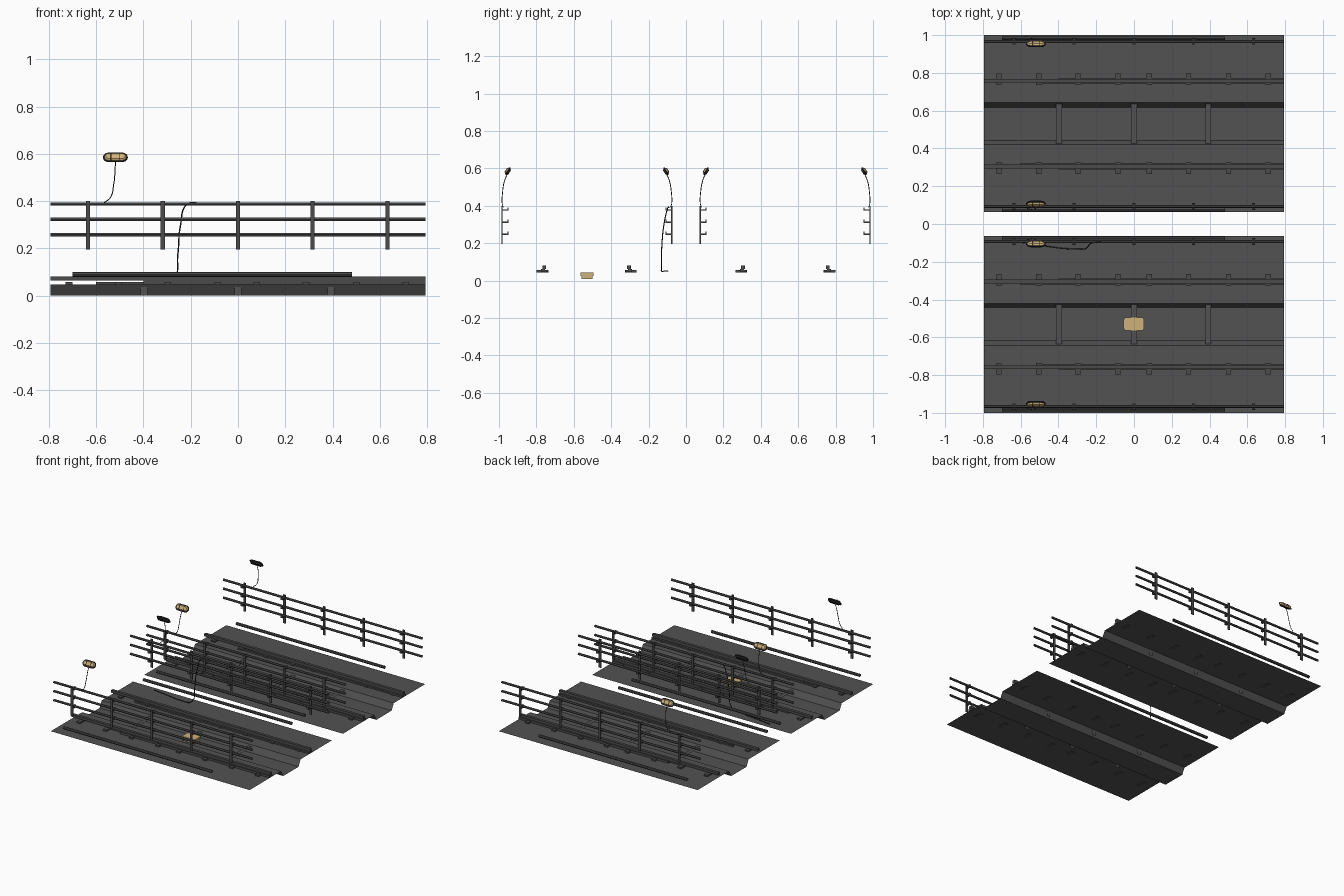
import bpy, bmesh, math
from mathutils import Vector

if "Cube" in bpy.data.objects:
    bpy.data.objects.remove(bpy.data.objects["Cube"])


def material(name, rgb):
    m = bpy.data.materials.new(name)
    m.diffuse_color = (*rgb, 1)
    m.use_nodes = True
    m.node_tree.nodes["Principled BSDF"].inputs["Base Color"].default_value = m.diffuse_color
    return m


CONCRETE = material("concrete_grey", (0.085, 0.085, 0.085))
STEEL = material("dark_steel", (0.07, 0.07, 0.07))
BLACK = material("black_metal", (0.022, 0.022, 0.022))
TAN = material("warm_tan", (0.62, 0.44, 0.2))
HALF = 0.793


def finish(name, bm, *mats):
    me = bpy.data.meshes.new(name)
    bm.to_mesh(me)
    bm.free()
    for m in mats:
        me.materials.append(m)
    ob = bpy.data.objects.new(name, me)
    bpy.context.collection.objects.link(ob)
    return ob


def boxes(name, spans, mat):
    """Several boxes in one object, each (x0, x1, y0, y1, z0, z1)."""
    bm = bmesh.new()
    for x0, x1, y0, y1, z0, z1 in spans:
        vs = bmesh.ops.create_cube(bm, size=1)["verts"]
        for v in vs:
            v.co = Vector(((x0 + x1) / 2 + v.co.x * (x1 - x0),
                           (y0 + y1) / 2 + v.co.y * abs(y1 - y0),
                           (z0 + z1) / 2 + v.co.z * (z1 - z0)))
    return finish(name, bm, mat)


def sheet(name, profile, x_spans, mat):
    """Open (y, z) profile swept along x, facing up."""
    bm = bmesh.new()
    for x0, x1 in x_spans:
        rows = [[bm.verts.new((x, y, z)) for y, z in profile] for x in (x0, x1)]
        for i in range(len(profile) - 1):
            bm.faces.new((rows[0][i], rows[1][i], rows[1][i + 1], rows[0][i + 1]))
    if sum(f.calc_area() * f.normal.z for f in bm.faces if not f.normal_update()) < 0:
        bmesh.ops.reverse_faces(bm, faces=bm.faces[:])
    return finish(name, bm, mat)


def tubes(name, paths, radius, mat, smooth=False, closed=False, res=1):
    """Round bars along point lists, as one mesh with open ends."""
    cu = bpy.data.curves.new(name, "CURVE")
    cu.dimensions = "3D"
    cu.bevel_depth = radius
    cu.bevel_resolution = res
    cu.resolution_u = 6
    for pts in paths:
        if smooth:
            sp = cu.splines.new("BEZIER")
            sp.bezier_points.add(len(pts) - 1)
            for b, p in zip(sp.bezier_points, pts):
                b.co = p
                b.handle_left_type = b.handle_right_type = "AUTO"
        else:
            sp = cu.splines.new("POLY")
            sp.points.add(len(pts) - 1)
            for b, p in zip(sp.points, pts):
                b.co = (*p, 1)
        sp.use_cyclic_u = closed
    cu.materials.append(mat)
    ob = bpy.data.objects.new(name, cu)
    bpy.context.collection.objects.link(ob)
    bpy.ops.object.select_all(action="DESELECT")
    ob.select_set(True)
    bpy.context.view_layer.objects.active = ob
    bpy.ops.object.convert(target="MESH")
    bpy.ops.object.shade_smooth_by_angle()
    return bpy.context.object


def stadium(hx, hv, n=6):
    """Rounded lamp outline as (u, v) points."""
    pts = []
    for c, a0 in ((1, -90), (-1, 90)):
        for i in range(n + 1):
            a = math.radians(a0 + 180 * i / n)
            pts.append((c * (hx - hv) + hv * math.cos(a), hv * math.sin(a)))
    return pts


def lamp(y, d):
    """Tilted bulkhead lamp; d is the y direction from wall to track."""
    c = Vector((-0.519, y, 0.585))
    v_ax, n_ax = Vector((0, 0.53 * d, 0.85)), Vector((0, -0.85 * d, 0.53))

    def at(u, v, w):
        return c + Vector((u, 0, 0)) + v_ax * v + n_ax * w

    # lens and dark back shell
    bm = bmesh.new()
    rings = [[bm.verts.new(at(u, v, w)) for u, v in stadium(hx, hv)]
             for hx, hv, w in ((0.042, 0.013, -0.011), (0.047, 0.018, -0.004),
                               (0.047, 0.018, 0.004), (0.041, 0.012, 0.011))]
    k = len(rings[0])
    for r in range(3):
        for i in range(k):
            f = bm.faces.new((rings[r][i], rings[r][(i + 1) % k],
                              rings[r + 1][(i + 1) % k], rings[r + 1][i]))
            f.material_index = 1 if r == 2 else 0
    bm.faces.new(rings[0])
    bm.faces.new(rings[3]).material_index = 1
    bmesh.ops.recalc_face_normals(bm, faces=bm.faces[:])
    finish("lamp_lens", bm, BLACK, TAN)
    # rim and guard bars
    tubes("lamp_rim", [[at(u, v, 0) for u, v in stadium(0.049, 0.02)]], 0.004, BLACK, closed=True)
    guard = [[at(u, -0.02, 0.002), at(u, -0.012, 0.012), at(u, 0.012, 0.012), at(u, 0.02, 0.002)]
             for u in (-0.018, 0.018)]
    tubes("lamp_guard", guard, 0.0015, BLACK)


def wall_fittings(s, wall, d0):
    """Cable rack, conduit and lamp along one wall line."""
    y, d = s * wall, s * d0
    spans = []
    for x in (-0.635, -0.318, 0, 0.315, 0.633):
        spans.append((x - 0.009, x + 0.009, y - 0.003, y + 0.003, 0.195, 0.4))
        for z in (0.258, 0.323, 0.388):
            ys = sorted((y, y + d * 0.033))
            tip = sorted((y + d * 0.029, y + d * 0.034))
            spans.append((x - 0.008, x + 0.008, *ys, z - 0.014, z - 0.007))
            spans.append((x - 0.008, x + 0.008, *tip, z - 0.014, z + 0.004))
    boxes("cable_rack_posts", spans, STEEL)
    yc = y + d * 0.017
    tubes("wall_cables", [[(-HALF, yc, z), (HALF, yc, z)] for z in (0.258, 0.323, 0.388)],
          0.008, STEEL)
    tubes("conduit_pipe", [[(-0.7, y, 0.09), (0.483, y, 0.09)]], 0.0105, STEEL, res=2)
    tubes("lamp_wire", [[(-0.565, y + d * 0.006, 0.394), (-0.54, y, 0.415), (-0.526, y + d * 0.002, 0.47),
                         (-0.52, y + d * 0.013, 0.535), (-0.519, y + d * 0.03, 0.575)]],
          0.0022, BLACK, smooth=True)
    lamp(y + d * 0.031, d)


for s in (-1, 1):
    # floor slab with sunken drain channel
    floor = [(0.063, 0.046), (0.42, 0.046), (0.443, 0.001), (0.617, 0.001), (0.642, 0.046), (1.0, 0.046)]
    sheet("track_floor", [(s * y, z) for y, z in floor], [(-HALF, HALF)], CONCRETE)
    # cross ties over the channel
    tie = [(0.42, 0), (0.42, 0.036), (0.642, 0.036), (0.642, 0)]
    sheet("channel_ties", [(s * y, z) for y, z in tie],
          [(x - 0.015, x + 0.015) for x in (-0.397, 0, 0.393)], CONCRETE)
    # running rails, feet and fasteners
    for y, out, x_foot in ((0.758, 1, -0.5), (0.305, -1, -0.6)):
        def yy(a, b):
            return sorted((s * (y + out * a), s * (y + out * b)))
        boxes("running_rail", [(-HALF, HALF, *yy(-0.01, 0.01), 0.063, 0.081)], STEEL)
        boxes("rail_foot", [(-0.4, HALF, *yy(-0.004, 0.016), 0.047, 0.063),
                            (x_foot, HALF, *yy(-0.018, -0.004), 0.047, 0.058)], STEEL)
        boxes("rail_fasteners",
              [(x - 0.014, x + 0.014, *yy(-0.022, 0.04), 0.044, 0.057)
               for x in (-0.715, -0.505, -0.297, -0.085, 0.08, 0.288, 0.5, 0.71)], STEEL)
    wall_fittings(s, 0.983, -1)
    wall_fittings(s, 0.076, 1)

# loose cable hanging from the inner rack onto the floor
tubes("hanging_cable", [[(-0.16, -0.09, 0.392), (-0.215, -0.098, 0.387), (-0.243, -0.118, 0.3),
                         (-0.255, -0.13, 0.17), (-0.272, -0.132, 0.07), (-0.37, -0.13, 0.051),
                         (-0.48, -0.115, 0.051), (-0.6, -0.097, 0.051)]], 0.003, BLACK, smooth=True)

# crate lying in the channel: body, lid and end grips
boxes("crate", [(-0.046, 0.046, -0.56, -0.5, 0.008, 0.028),
                (-0.05, 0.05, -0.565, -0.494, 0.026, 0.043),
                (-0.056, 0.054, -0.557, -0.502, 0.03, 0.04)], TAN)
